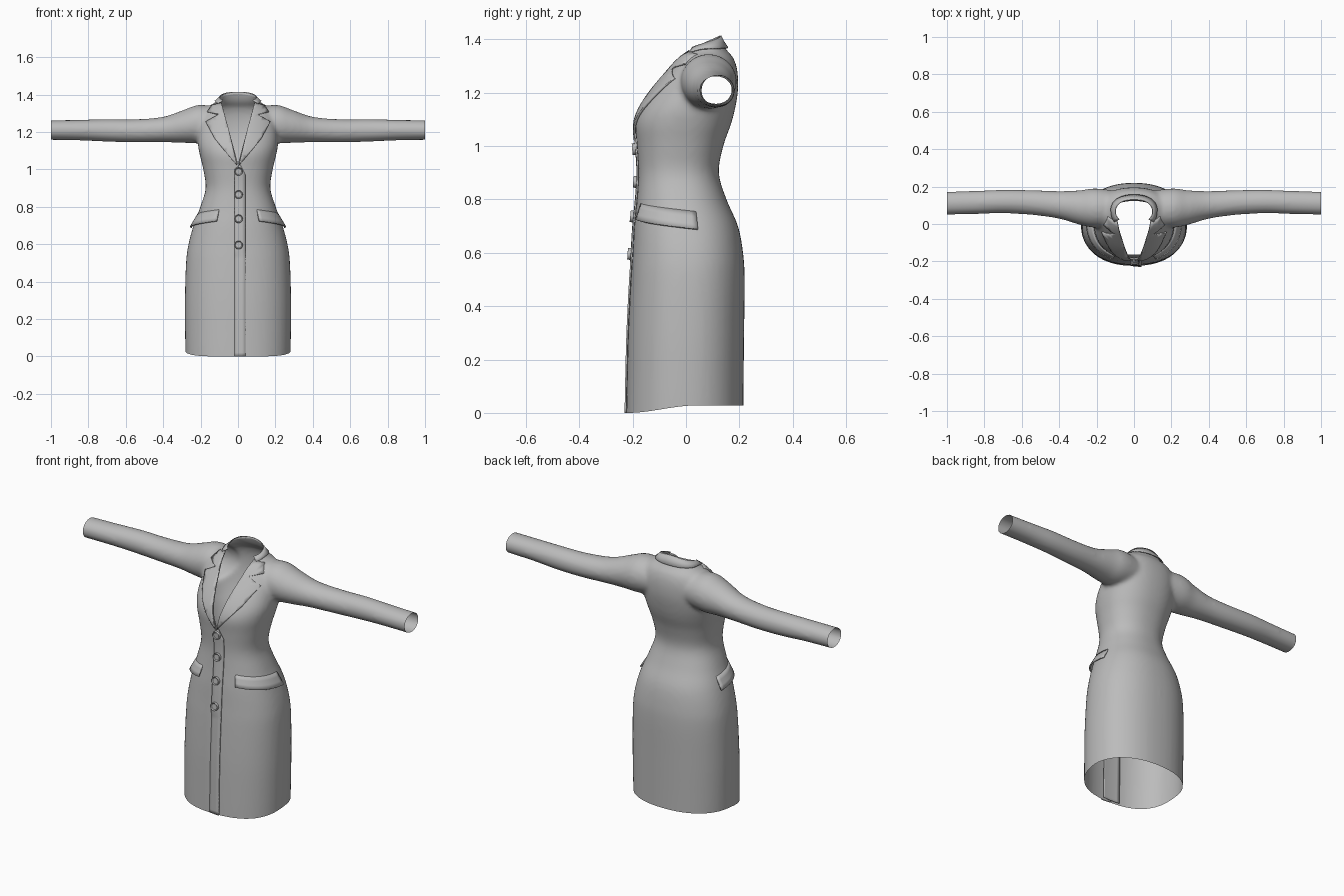
import bpy, bmesh, math
from mathutils import Vector
from mathutils.bvhtree import BVHTree

if "Cube" in bpy.data.objects:
    bpy.data.objects.remove(bpy.data.objects["Cube"], do_unlink=True)

GREY = (0.5, 0.5, 0.5, 1)
cloth = bpy.data.materials.new("grey cloth")
cloth.use_nodes = True
cloth.diffuse_color = GREY
cloth.node_tree.nodes["Principled BSDF"].inputs["Base Color"].default_value = GREY


def make_object(name, bm, angle=40):
    mesh = bpy.data.meshes.new(name)
    bm.to_mesh(mesh)
    bm.free()
    ob = bpy.data.objects.new(name, mesh)
    bpy.context.collection.objects.link(ob)
    mesh.materials.append(cloth)
    bpy.ops.object.select_all(action='DESELECT')
    ob.select_set(True)
    bpy.context.view_layer.objects.active = ob
    bpy.ops.object.shade_smooth_by_angle(angle=math.radians(angle))
    return ob


def smooth_rows(rows, steps=5):
    """Catmull-Rom interpolation of a table of sections."""
    out = []
    for i in range(len(rows) - 1):
        a, b, c, d = (rows[min(max(i + k, 0), len(rows) - 1)] for k in (-1, 0, 1, 2))
        for s in range(steps):
            t = s / steps
            out.append([q + 0.5 * t * (r - p + t * (2*p - 5*q + 4*r - s4 + t * (3*(q - r) + s4 - p)))
                        for p, q, r, s4 in zip(a, b, c, d)])
    return out + [rows[-1]]


def loft(bm, rings):
    """Closed skin through rings of points, capped at both ends."""
    loops = [[bm.verts.new(p) for p in ring] for ring in rings]
    n = len(loops[0])
    for lo, hi in zip(loops, loops[1:]):
        for i in range(n):
            bm.faces.new((lo[i], lo[(i+1) % n], hi[(i+1) % n], hi[i]))
    bm.faces.new(loops[0][::-1])
    bm.faces.new(loops[-1])


def oval(n=48, power=2.25):
    for i in range(n):
        a = 2 * math.pi * i / n
        c, s = math.cos(a), math.sin(a)
        yield (math.copysign(abs(c) ** (2/power), c), math.copysign(abs(s) ** (2/power), s))


# Torso sections: height, half width, front, back
TORSO = [(-.06, .28, -.225, .215), (.1, .283, -.222, .216), (.3, .284, -.217, .218),
         (.5, .278, -.207, .22), (.6, .265, -.2, .214), (.7, .238, -.194, .195),
         (.8, .202, -.184, .152), (.9, .173, -.178, .123), (1, .186, -.184, .14),
         (1.08, .205, -.19, .168), (1.14, .215, -.172, .184), (1.21, .212, -.128, .195),
         (1.28, .2, -.072, .193), (1.33, .165, -.032, .178), (1.36, .12, 0, .152),
         (1.39, .097, .015, .137), (1.42, .09, .02, .128), (1.46, .09, .02, .128)]
# Sleeve sections: distance out, centre y, centre z, half depth, half height
SLEEVE = [(.05, .08, 1.245, .09, .08), (.2, .085, 1.243, .105, .102), (.29, .088, 1.23, .092, .088),
          (.4, .102, 1.213, .074, .068), (.55, .115, 1.206, .066, .062), (.7, .12, 1.208, .063, .06),
          (.85, .115, 1.21, .062, .055), (1.06, .11, 1.21, .062, .052)]

bm = bmesh.new()
loft(bm, [[(w*c, (f+b)/2 + (b-f)/2*s, z) for c, s in oval()] for z, w, f, b in smooth_rows(TORSO)])
for side in (1, -1):
    loft(bm, [[(side*x, y + ry*c, z + rz*s) for c, s in oval(power=2)]
              for x, y, z, ry, rz in smooth_rows(SLEEVE)])
bmesh.ops.recalc_face_normals(bm, faces=bm.faces)
blank = make_object("coat_blank", bm)
remesh = blank.modifiers.new("Merge", 'REMESH')
remesh.mode, remesh.voxel_size = 'VOXEL', 0.011
relax = blank.modifiers.new("Relax", 'SMOOTH')
relax.factor, relax.iterations = 0.5, 8
bm = bmesh.new()
bm.from_object(blank, bpy.context.evaluated_depsgraph_get())
bpy.data.objects.remove(blank, do_unlink=True)
surface = BVHTree.FromBMesh(bm)


# Trim hem, cuffs and neck, then open the front neckline
def cut(point, normal, clear=True):
    bmesh.ops.bisect_plane(bm, geom=bm.verts[:] + bm.edges[:] + bm.faces[:], dist=1e-5,
                           plane_co=point, plane_no=normal, clear_outer=clear)


NECK_Z, SLOPE, V_Z, V_W = 1.358, 0.44, 1.03, 0.27
cut((0, 0, 0), (0, 0, -1))
cut((1, 0, 0), (1, 0, 0))
cut((-1, 0, 0), (-1, 0, 0))
cut((0, 0, NECK_Z), (0, -SLOPE, 1))
for side in (1, -1):
    cut((0, 0, V_Z), (side, 0, -V_W), False)


def in_neckline(p):
    return p.y < 0.07 and abs(p.x) < V_W * (p.z - V_Z)


bmesh.ops.delete(bm, geom=[f for f in bm.faces if in_neckline(f.calc_center_median())], context='FACES')


def hem_lift(y, z):
    t = min(max((y + .22) / .26, 0), 1)
    return .028 * t * t * (3 - 2*t) * max(0, 1 - z / .3)


for v in bm.verts:
    v.co.z += hem_lift(v.co.y, v.co.z)
make_object("coat_body", bm, 60)


# Helpers that lay cloth pieces on the body
def front_hit(x, z):
    hit = surface.ray_cast(Vector((x, -1, z)), Vector((0, 1, 0)))
    return (hit[0], hit[1]) if hit[0] else (Vector((x, 0, z)), Vector((0, -1, 0)))


def radial(cy, angle, z, off):
    out = Vector((math.sin(angle), -math.cos(angle), 0))
    start = Vector((0, cy, z))
    hit = surface.ray_cast(start, out)[0] or start + out * .1
    return hit + out * off


def thicken(ob, depth):
    mod = ob.modifiers.new("Thickness", 'SOLIDIFY')
    mod.thickness, mod.offset = depth, -1


def front_piece(name, outline, offset, depth=.008, step=.02):
    """Outline in x and z, diced into small faces and draped on the front."""
    bm = bmesh.new()
    bm.faces.new([bm.verts.new((x, 0, z)) for x, z in outline])
    for axis in (0, 2):
        lo = min(v.co[axis] for v in bm.verts)
        hi = max(v.co[axis] for v in bm.verts)
        normal = Vector((axis == 0, 0, axis == 2))
        for k in range(1, math.ceil((hi - lo) / step)):
            bmesh.ops.bisect_plane(bm, geom=bm.verts[:] + bm.edges[:] + bm.faces[:], dist=1e-5,
                                   plane_co=normal * (lo + k*step), plane_no=normal)
    for v in bm.verts:
        x, z = v.co.x, v.co.z
        v.co.y = front_hit(x, max(z, .02))[0].y - offset(x, z)
    bmesh.ops.recalc_face_normals(bm, faces=bm.faces)
    if sum(f.normal.y for f in bm.faces) > 0:
        bmesh.ops.reverse_faces(bm, faces=bm.faces)
    thicken(make_object(name, bm), depth)


def grid_piece(name, rows, depth, outward):
    bm = bmesh.new()
    rows = [[bm.verts.new(p) for p in row] for row in rows]
    for a, b in zip(rows, rows[1:]):
        for i in range(len(a) - 1):
            bm.faces.new((a[i], a[i+1], b[i+1], b[i]))
    bm.normal_update()
    if sum(f.normal.dot(outward) for f in bm.faces) < 0:
        bmesh.ops.reverse_faces(bm, faces=bm.faces)
    thicken(make_object(name, bm), depth)


# Notched lapels and pocket flaps, one per side
LAPEL = [(.004, 1.02), (.06, 1.085), (.125, 1.165), (.174, 1.256), (.104, 1.295),
         (.165, 1.31), (.14, 1.345), (.09, 1.36), (.045, 1.197)]
for side, label in ((1, "left"), (-1, "right")):
    front_piece(label + "_lapel", [(side*x, z) for x, z in LAPEL], lambda x, z: .01)
    flap = []
    for i in range(15):
        t = i / 14
        angle = side * math.radians(31 + 69*t)
        flap.append([radial(0, angle, .785 - .03*t - (.06 + .005*t)*s, .002 + .016*s)
                     for s in (0, .33, .67, 1)])
    grid_piece(label + "_pocket_flap", flap, .008, Vector((side, -.5, 0)))

# Collar standing round the back of the neck
collar = []
for i in range(33):
    angle = math.radians(65 + 230 * i / 32)
    back = max(0, -math.cos(angle))
    top = NECK_Z + SLOPE * (.06 - .068 * math.cos(angle))
    collar.append([radial(.06, angle, top - (.018 + .027*back)*s, .003 + .009*s) for s in (0, .5, 1)])
grid_piece("collar", collar, .005, Vector((0, 1, 0)))

# Overlapping front edge and the facing behind it
front_piece("front_overlap", [(-.02, 0), (.04, 0), (.04, .97), (.012, 1.025), (-.02, 1.0)],
            lambda x, z: .008 if z > .55 else .001 + .007 * (x + .02) / .06, .006)
front_piece("inner_facing", [(-.07, .004), (.04, .004), (.04, .9), (-.07, .9)],
            lambda x, z: -.012, .002)

# Buttons with a sunken centre
for number, z in enumerate((.99, .865, .735, .595), 1):
    bm = bmesh.new()
    bmesh.ops.create_cone(bm, cap_ends=True, segments=20, radius1=.023, radius2=.021, depth=.014)
    face = max(bm.faces, key=lambda f: f.calc_center_median().z)
    bmesh.ops.inset_region(bm, faces=[face], thickness=.005)
    for v in face.verts:
        v.co.z -= .004
    point, normal = front_hit(.003, z)
    ob = make_object(f"button_{number}", bm, 30)
    ob.location = point + normal * .012
    ob.rotation_euler = normal.to_track_quat('Z', 'Y').to_euler()
